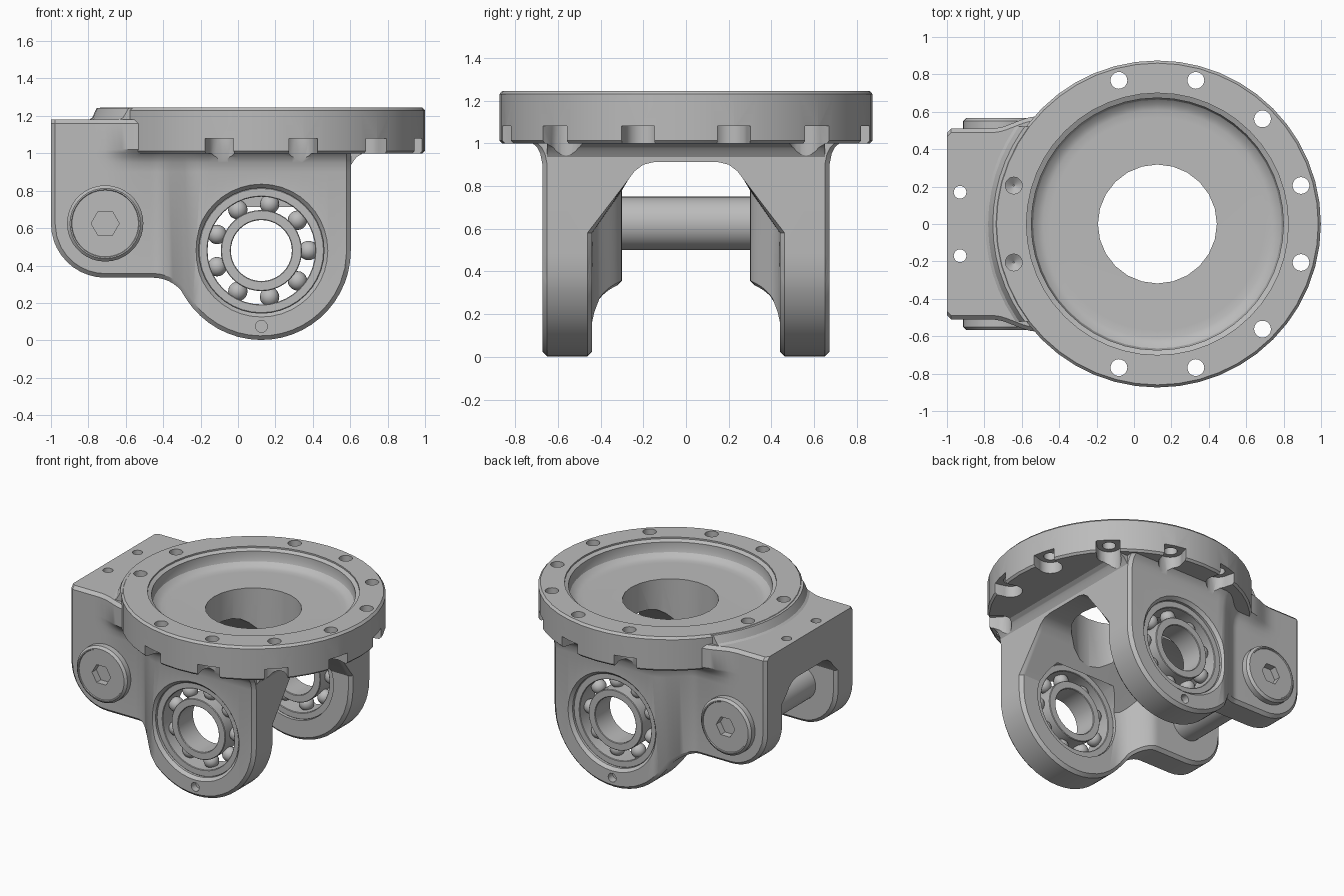
import bpy, bmesh
from math import sin, cos, pi, sqrt, radians
from mathutils import Matrix, Vector

if "Cube" in bpy.data.objects:
    bpy.data.objects.remove(bpy.data.objects["Cube"])

steel = bpy.data.materials.new("machined_grey")
steel.use_nodes = True
steel.diffuse_color = (0.5, 0.5, 0.5, 1)
steel.node_tree.nodes["Principled BSDF"].inputs["Base Color"].default_value = (0.5, 0.5, 0.5, 1)

CX = 0.125               # axis of flange and bearing boss
BOSS_Z, BOSS_R = 0.48, 0.478
END_X = CX + BOSS_R      # open end of the fork
PIN_X, PIN_Z, PIN_R = -0.71, 0.625, 0.29
C = 0.022                # edge chamfer


def make(name, bm):
    bmesh.ops.remove_doubles(bm, verts=bm.verts, dist=0.0005)
    bmesh.ops.recalc_face_normals(bm, faces=bm.faces)
    mesh = bpy.data.meshes.new(name)
    bm.to_mesh(mesh)
    bm.free()
    mesh.materials.append(steel)
    ob = bpy.data.objects.new(name, mesh)
    bpy.context.collection.objects.link(ob)
    return ob


def loft(name, loops, closed=False):
    """Skin a list of equal-length rings; cap the ends unless closed."""
    bm = bmesh.new()
    rings = [[bm.verts.new(p) for p in loop] for loop in loops]
    n = len(rings[0])
    pairs = list(zip(rings, rings[1:])) + ([(rings[-1], rings[0])] if closed else [])
    for a, b in pairs:
        for i in range(n):
            j = (i + 1) % n
            bm.faces.new((a[i], a[j], b[j], b[i]))
    if not closed:
        bm.faces.new(rings[0])
        bm.faces.new(rings[-1])
    return make(name, bm)


def turned(name, profile, x, y, z, sides=32, axis="Z", closed=False):
    """Revolve (radius, height) points; axis Y makes height run along y."""
    loops = []
    for r, h in profile:
        ring = []
        for i in range(sides):
            a = 2 * pi * i / sides
            u, v = r * cos(a), r * sin(a)
            ring.append((x + u, y + v, z + h) if axis == "Z" else (x + u, y + h, z + v))
        loops.append(ring)
    return loft(name, loops, closed)


def prism(name, pts, y0, y1):
    return loft(name, [[(x, y, z) for x, z in pts] for y in (y0, y1)])


def combine(target, tool, op="DIFFERENCE"):
    mod = target.modifiers.new("cut", "BOOLEAN")
    mod.operation, mod.solver, mod.object = op, "EXACT", tool
    bpy.context.view_layer.objects.active = target
    bpy.ops.object.modifier_apply(modifier=mod.name)
    bpy.data.objects.remove(tool)


def drill(target, r, h0, h1, x, y, z=0.0, axis="Z", sides=20):
    combine(target, turned("cutter", [(r, h0), (r, h1)], x, y, z, sides, axis))


def smooth(x, a, b):
    t = min(max((x - a) / (b - a), 0), 1)
    return t * t * (3 - 2 * t)


# Lower edge of the fork cheeks, moved inwards by c
def lower_edge(x, c):
    fillet_x, fillet_r = -0.455, 0.2 + c
    if x < PIN_X:
        return PIN_Z - sqrt(max((PIN_R - c) ** 2 - (x - PIN_X) ** 2, 0))
    if x < fillet_x:
        return PIN_Z - PIN_R + c
    if x < -0.283:
        return 0.135 + sqrt(fillet_r ** 2 - (x - fillet_x) ** 2)
    return BOSS_Z - sqrt(max((BOSS_R - c) ** 2 - (x - CX) ** 2, 0))


# Arch-shaped cross-section of the fork at x
def section(x):
    s = smooth(x, -0.45, -0.2)
    k = smooth(x, -0.76, -0.52)          # fillet under the flange
    flare = 0.065 * k * (1 - s)          # fillet from block side to flange rim
    end = max(C - (x + 1), C - (END_X - x), 0)
    f, g = 0.51 + 0.162 * s, 0.30 + 0.14 * s
    outer, inner = f - end, g + end
    z0, z1 = lower_edge(x, 0), lower_edge(x, C)
    half = [(0.15, 0.912), (0.2, 0.9), (0.24, 0.87), (0.27, 0.83), (inner, 0.78 - 0.2 * s),
            (inner, z1), (g + C, z0), (f - C, z0), (outer, z1),
            (outer, 0.9), (outer + 0.01 * k, 0.95), (outer + 0.025 * k, 0.98),
            (outer + 0.05 * k, 1.004), (outer + flare, 1.02),
            (outer + flare, 1.18 - C), (outer + flare - C, 1.18)]
    return [(x, y, z) for y, z in half] + [(x, -y, z) for y, z in reversed(half)]


steps = 10
xs = [PIN_X - PIN_R * cos(pi / 2 * i / steps) for i in range(steps + 1)] + [-1 + C]
xs += [-0.68 + 0.03 * i for i in range(8)]
xs += [-0.455 + 0.172 * i / 8 for i in range(9)]
xs += [CX + BOSS_R * sin(radians(a)) for a in range(-57, 90, 7)] + [END_X - C, END_X]
body = loft("fork_body", [section(x) for x in sorted(set(round(x, 4) for x in xs))])

# Round flange, fillet at the open end, and ramp onto the rear block
combine(body, turned("flange", [(0.86, 0.998), (0.874, 1.012), (0.874, 1.23), (0.86, 1.246)],
                     CX, 0, 0, 48), "UNION")
combine(body, prism("end_fillet", [(0.5, 0.916), (0.59, 0.916), (0.612, 0.95), (0.634, 0.98),
                                   (0.675, 1.004), (0.675, 1.03), (0.5, 1.03)], -0.65, 0.65), "UNION")
ramp = turned("ramp", [(0.935, 1.17), (0.905, 1.19), (0.88, 1.243), (0.86, 1.243)], CX, 0, 0, 64)
combine(ramp, prism("limit", [(-0.97, 1.1), (-0.5, 1.1), (-0.5, 1.3), (-0.97, 1.3)],
                    -0.52, 0.52), "INTERSECT")
combine(body, ramp, "UNION")

# Dished recess and central opening
combine(body, turned("cutter", [(0.57, 1.12), (0.61, 1.121), (0.64, 1.13), (0.665, 1.152),
                                (0.674, 1.18), (0.674, 1.222), (0.7, 1.235), (0.7, 1.3)],
                     CX, 0, 0, 48))
drill(body, 0.318, 0.6, 1.2, CX, 0, sides=24)

# Flange bolt holes with pockets open to the rim
for deg in (15, 45, 75, 105):
    for side in (1, -1):
        a = radians(deg * side)
        x, y = CX + 0.795 * cos(a), 0.795 * sin(a)
        drill(body, 0.045, 0.9, 1.3, x, y)
        drill(body, 0.08, 0.9, 1.08, x, y)
        slot = prism("cutter", [(0.795, 0.9), (0.95, 0.9), (0.95, 1.08), (0.795, 1.08)], -0.079, 0.079)
        slot.data.transform(Matrix.Translation((CX, 0, 0)) @ Matrix.Rotation(a, 4, "Z"))
        combine(body, slot)
# Blind flange holes with drill points, and block holes
for side in (1, -1):
    a = radians(165 * side)
    combine(body, turned("cutter", [(0.004, 1.02), (0.045, 1.05), (0.045, 1.3)],
                         CX + 0.795 * cos(a), 0.795 * sin(a), 0, 20))
    drill(body, 0.034, 0.8, 1.3, -0.93, 0.17 * side)

# Bearing bores with countersunk mouths, and small pin holes below
for side in (1, -1):
    bore = [(0.335, 0.35 * side), (0.335, 0.65 * side), (0.357, 0.674 * side), (0.357, 0.75 * side)]
    combine(body, turned("cutter", bore, CX, 0, BOSS_Z, 40, "Y"))
    drill(body, 0.032, 0.62 * side, 0.7 * side, CX, 0, 0.075, "Y", 16)

# Cross pin between the cheeks
parts = [body, turned("cross_pin", [(0.125, -0.32), (0.125, 0.32)], PIN_X, 0, PIN_Z, 32, "Y")]

for side, label in ((-1, "front"), (1, "back")):
    # Bearing races, overlapping the balls
    for name, r0, r1 in (("outer_race", 0.288, 0.336), ("inner_race", 0.163, 0.217)):
        e = 0.004
        ring = [(r0, 0.46 + e), (r0 + e, 0.46), (r1 - e, 0.46), (r1, 0.46 + e),
                (r1, 0.635 - e), (r1 - e, 0.635), (r0 + e, 0.635), (r0, 0.635 - e)]
        parts.append(turned(label + "_" + name, [(r, h * side) for r, h in ring],
                            CX, 0, BOSS_Z, 40, "Y", True))
    # Balls
    bm = bmesh.new()
    for i in range(9):
        a = 2 * pi * i / 9
        p = Vector((CX + 0.252 * cos(a), 0.548 * side, BOSS_Z + 0.252 * sin(a)))
        bmesh.ops.create_uvsphere(bm, u_segments=16, v_segments=10, radius=0.052,
                                  matrix=Matrix.Translation(p))
    parts.append(make(label + "_bearing_balls", bm))
    # Pin head with raised rim step and hex socket
    head = [(0.204, 0.49), (0.204, 0.55), (0.188, 0.566), (0.181, 0.566), (0.178, 0.56)]
    cap = turned(label + "_pin_head", [(r, h * side) for r, h in head], PIN_X, 0, PIN_Z, 36, "Y")
    drill(cap, 0.075, 0.51 * side, 0.6 * side, PIN_X, 0, PIN_Z, "Y", 6)
    parts.append(cap)

# Smooth shading with sharp machined edges
bpy.ops.object.select_all(action="DESELECT")
for ob in parts:
    ob.select_set(True)
bpy.context.view_layer.objects.active = body
bpy.ops.object.shade_smooth_by_angle(angle=radians(28))
